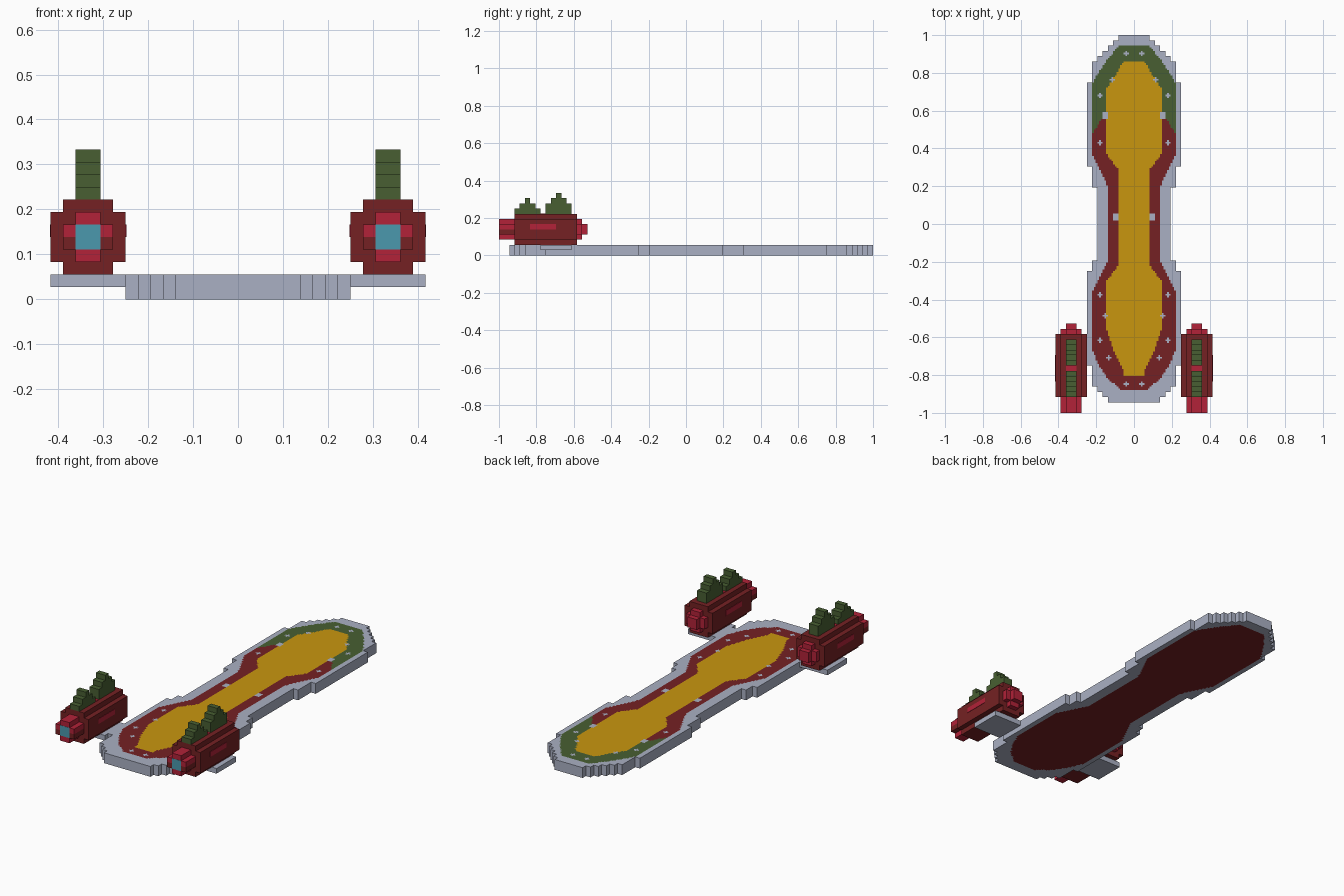
import bpy, bmesh

if "Cube" in bpy.data.objects:
    bpy.data.objects.remove(bpy.data.objects["Cube"])

V = 2 / 72            # one block
C = V / 3             # one painted cell on the deck


def material(name, r, g, b):
    lin = [(c / 255 / 12.92) if c < 10 else ((c / 255 + 0.055) / 1.055) ** 2.4 for c in (r, g, b)]
    m = bpy.data.materials.new(name)
    m.diffuse_color = (*lin, 1)
    m.use_nodes = True
    m.node_tree.nodes["Principled BSDF"].inputs["Base Color"].default_value = m.diffuse_color
    return m


grey = material("light grey", 170, 176, 195)
dark = material("dark red", 117, 33, 35)
green = material("leaf green", 72, 95, 50)
yellow = material("golden yellow", 201, 150, 15)
bright = material("bright red", 178, 34, 56)
cyan = material("cyan", 75, 153, 173)


def finish(bm, name, mats):
    bmesh.ops.recalc_face_normals(bm, faces=bm.faces)
    me = bpy.data.meshes.new(name)
    bm.to_mesh(me)
    bm.free()
    for m in mats:
        me.materials.append(m)
    ob = bpy.data.objects.new(name, me)
    bpy.context.collection.objects.link(ob)
    return ob


def lerp(profile, y):
    """Half width at y; zero beyond the ends."""
    for (y0, w0), (y1, w1) in zip(profile, profile[1:]):
        if y0 >= y >= y1:
            return w0 + (w1 - w0) * (y0 - y) / (y0 - y1)
    return 0


# Board outline: (lower y in blocks, half width in blocks), from back to front
STEPS = [(35, 3), (34, 4), (33, 5), (32, 6), (31, 7), (27, 8), (11, 9), (7, 8),
         (-7, 7), (-9, 8), (-27, 9), (-31, 8), (-32, 7), (-33, 6), (-34, 5)]
PAD = [(.945, .08), (.86, .15), (.75, .22), (.37, .22), (.2, .14), (-.2, .14),
       (-.36, .22), (-.67, .22), (-.75, .185), (-.82, .14), (-.88, .065)]
CENTRE = [(.865, .055), (.8, .09), (.72, .145), (.37, .145), (.29, .085), (-.22, .085),
          (-.30, .145), (-.56, .145), (-.67, .11), (-.77, .06), (-.805, .055)]
STUDS = [(.042, .905), (.12, .765), (.183, .685), (.183, .435), (.183, -.375),
         (.155, -.485), (.183, -.62), (.13, -.705), (.045, -.845)]
GAPS = [(.152, .575), (.095, .035)]


def outline(y):
    return next((w * V for low, w in STEPS if y > low * V), 0)


def deck_colour(x, y, top):
    x = abs(x)
    if x > lerp(PAD, y):
        return 0
    if not top:
        return 1
    for sx, sy in STUDS:
        dx, dy = round(abs(x - sx) / C), round(abs(y - sy) / C)
        if dx + dy <= 1:
            return 0
    if any(abs(x - gx) < .016 and abs(y - gy) < .02 for gx, gy in GAPS):
        return 0
    if x < lerp(CENTRE, y):
        return 3
    return 2 if y > .48 + (.22 - x) * 1.6 else 1


# Board: a stepped slab with painted top and underside
bm = bmesh.new()
nx, ny = 54, 210
y_low = -34 * V
verts = {}


def corner(i, j):
    if (i, j) not in verts:
        verts[i, j] = bm.verts.new(((i - nx / 2) * C, y_low + j * C, 2 * V))
    return verts[i, j]


for j in range(ny):
    w = outline(y_low + (j + .5) * C)
    for i in range(nx):
        if abs((i + .5 - nx / 2) * C) < w:
            bm.faces.new([corner(i, j), corner(i + 1, j), corner(i + 1, j + 1), corner(i, j + 1)])
top_faces = bm.faces[:]
ext = bmesh.ops.extrude_face_region(bm, geom=top_faces, use_keep_orig=True)
bmesh.ops.translate(bm, vec=(0, 0, -2 * V),
                    verts=[g for g in ext["geom"] if isinstance(g, bmesh.types.BMVert)])
bmesh.ops.recalc_face_normals(bm, faces=bm.faces)
for f in bm.faces:
    c = f.calc_center_median()
    if abs(f.normal.z) > .5:
        f.material_index = deck_colour(c.x, c.y, c.z > V)
finish(bm, "board", [grey, dark, green, yellow])


def blocks(name, mat, side, boxes):
    """Boxes as x, y, z ranges; x is measured from the thruster axis."""
    bm = bmesh.new()
    for x0, x1, y0, y1, z0, z1 in boxes:
        vs = bmesh.ops.create_cube(bm, size=1)["verts"]
        for v in vs:
            v.co = (side * (12 * V + (x0 + x1) / 2 + v.co.x * (x1 - x0)),
                    (y0 + y1) / 2 + v.co.y * (y1 - y0),
                    (z0 + z1) / 2 + v.co.z * (z1 - z0))
    return finish(bm, name, [mat])


def disc(y0, y1, a, b):
    """Rounded block section: two crossed boxes around the thruster axis."""
    zc = 5 * V
    return [(-a, a, y0, y1, zc - b, zc + b), (-b, b, y0, y1, zc - a, zc + a)]


def fin(yc, base):
    """Stepped pyramid fin, each tier one block narrower per side."""
    z = 8 * V
    tiers = []
    for half, h in zip((2.5, 1.5, .5), base):
        tiers.append((-V, V, yc - half * V, yc + half * V, z, z + h * V))
        z += h * V
    return tiers


F, R = -33 * V, -21 * V   # thruster body front and rear
for side, tag in ((-1, "left"), (1, "right")):
    blocks(tag + "_bracket", grey, side, [(-3 * V, 3 * V, -28 * V, -22 * V, V, 2 * V)])
    blocks(tag + "_thruster_body", dark, side, disc(F, R, 3 * V, 2 * V))
    # Intake: bright cross, dark lower cheeks, cyan lens
    blocks(tag + "_intake", bright, side, [
        (-V, V, -1, F, 3 * V, 7 * V), (-2 * V, 2 * V, -1, F, 5 * V, 6 * V)])
    blocks(tag + "_intake_cheeks", dark, side, [
        (-2 * V, -V, -1, F, 4 * V, 5 * V), (V, 2 * V, -1, F, 4 * V, 5 * V)])
    blocks(tag + "_lens", cyan, side, [(-V, V, -1.001, -1 + .004, 4 * V, 6 * V)])
    # Exhaust
    blocks(tag + "_exhaust", bright, side,
           disc(R, R + V, 2 * V, V) + disc(R + V, R + 2 * V, V, V)[:1])
    # Side stripes and top patch
    blocks(tag + "_stripes", bright, side, [
        (-3 * V - .002, 3 * V + .002, -30 * V, -25 * V, 5 * V, 6 * V),
        (-V, V, -28 * V, -27 * V, 8 * V - .004, 8 * V + .002)])
    blocks(tag + "_fins", green, side, fin(-30.5 * V, (1, 1, 1)) + fin(-24.5 * V, (2, 1, 1)))
